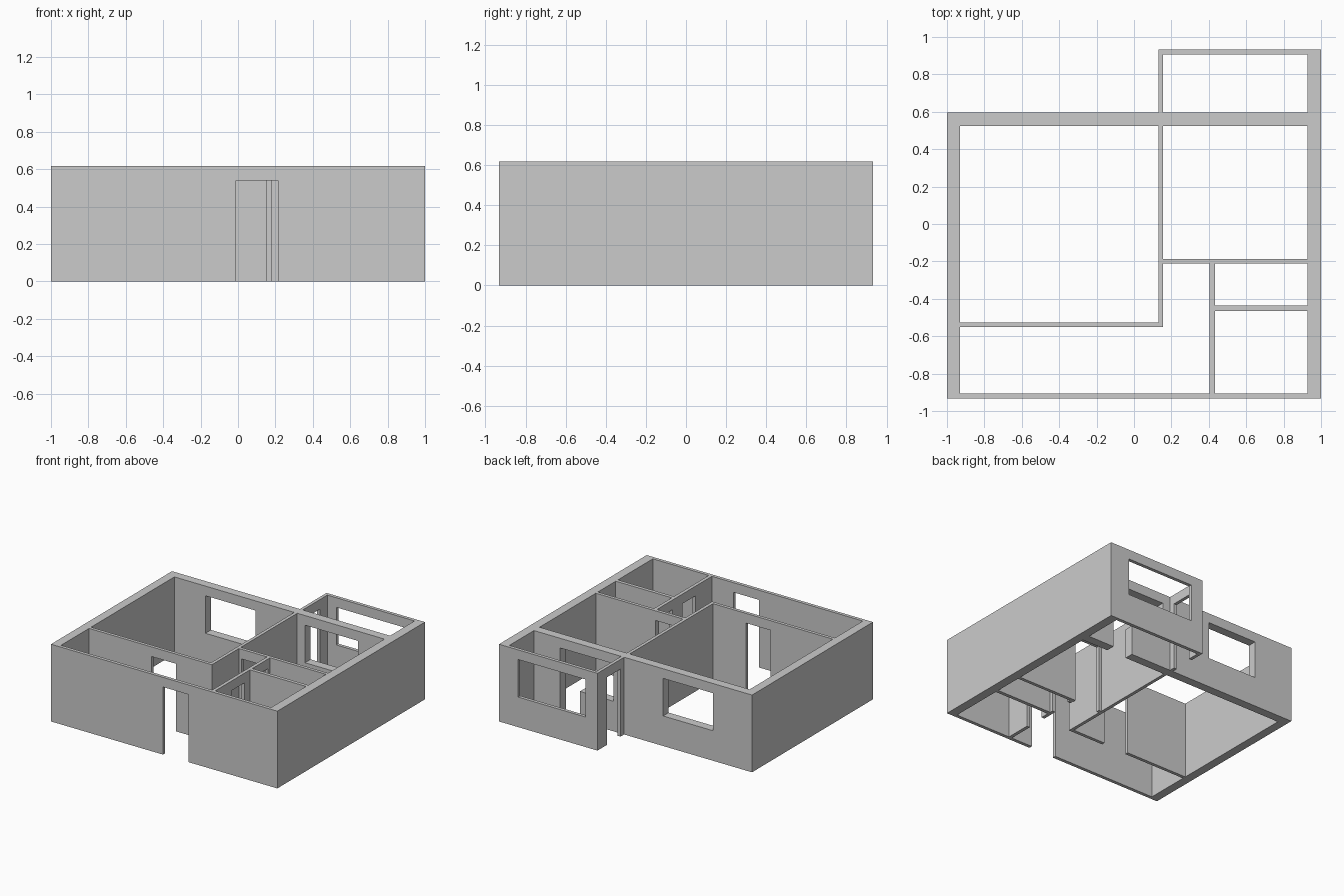
import bpy

if "Cube" in bpy.data.objects:
    bpy.data.objects.remove(bpy.data.objects["Cube"])

HEIGHT = 0.617   # wall height
HEAD = 0.54      # top of every door and window
SILL = 0.24      # bottom of every window
FLOOR = -0.1     # door cutters run below the floor


def box(name, x0, x1, y0, y1, z0, z1):
    bpy.ops.mesh.primitive_cube_add(size=1, location=((x0 + x1) / 2, (y0 + y1) / 2, (z0 + z1) / 2))
    ob = bpy.context.object
    ob.name = ob.data.name = name
    ob.scale = (x1 - x0, y1 - y0, z1 - z0)
    bpy.ops.object.transform_apply(location=False, rotation=False, scale=True)
    return ob


def wall(name, x0, x1, y0, y1, openings=()):
    """Upright wall; each opening is (start, end, bottom) along the wall's long side."""
    ob = box(name, x0, x1, y0, y1, 0, HEIGHT)
    along_x = x1 - x0 > y1 - y0
    for start, end, bottom in openings:
        if along_x:
            cutter = box("cutter", start, end, y0 - 0.05, y1 + 0.05, bottom, HEAD)
        else:
            cutter = box("cutter", x0 - 0.05, x1 + 0.05, start, end, bottom, HEAD)
        cutter.hide_render = True
        mod = ob.modifiers.new("opening", 'BOOLEAN')
        mod.operation = 'DIFFERENCE'
        mod.solver = 'EXACT'
        mod.object = cutter
        bpy.context.view_layer.objects.active = ob
        bpy.ops.object.modifier_apply(modifier=mod.name)
        bpy.data.objects.remove(cutter, do_unlink=True)
    return ob


# Thick outer walls
wall("left_outer_wall", -1, -0.93, -0.932, 0.595)
wall("right_outer_wall", 0.927, 1, -0.932, 0.932)
# Back wall: living room window, then a bedroom window joined to a balcony door
wall("back_outer_wall", -0.93, 0.927, 0.525, 0.595,
     [(-0.655, -0.215, SILL), (0.225, 0.53, SILL), (0.52, 0.695, FLOOR)])
# Front wall with the entrance
wall("front_wall", -0.93, 0.927, -0.932, -0.905, [(-0.01, 0.215, FLOOR)])

# Balcony
wall("balcony_side_wall", 0.13, 0.156, 0.595, 0.932, [(0.64, 0.81, FLOOR)])
wall("balcony_back_wall", 0.156, 0.927, 0.905, 0.932, [(0.235, 0.832, SILL)])

# Inner partitions
wall("living_room_side_wall", 0.13, 0.156, -0.552, 0.525)
wall("living_room_front_wall", -0.93, 0.13, -0.552, -0.526, [(-0.38, -0.16, FLOOR)])
wall("bedroom_wall", 0.156, 0.927, -0.212, -0.186, [(0.178, 0.40, FLOOR)])
wall("hall_wall", 0.405, 0.432, -0.905, -0.212,
     [(-0.70, -0.535, FLOOR), (-0.41, -0.24, FLOOR)])
wall("bathroom_divider", 0.432, 0.927, -0.465, -0.437)
